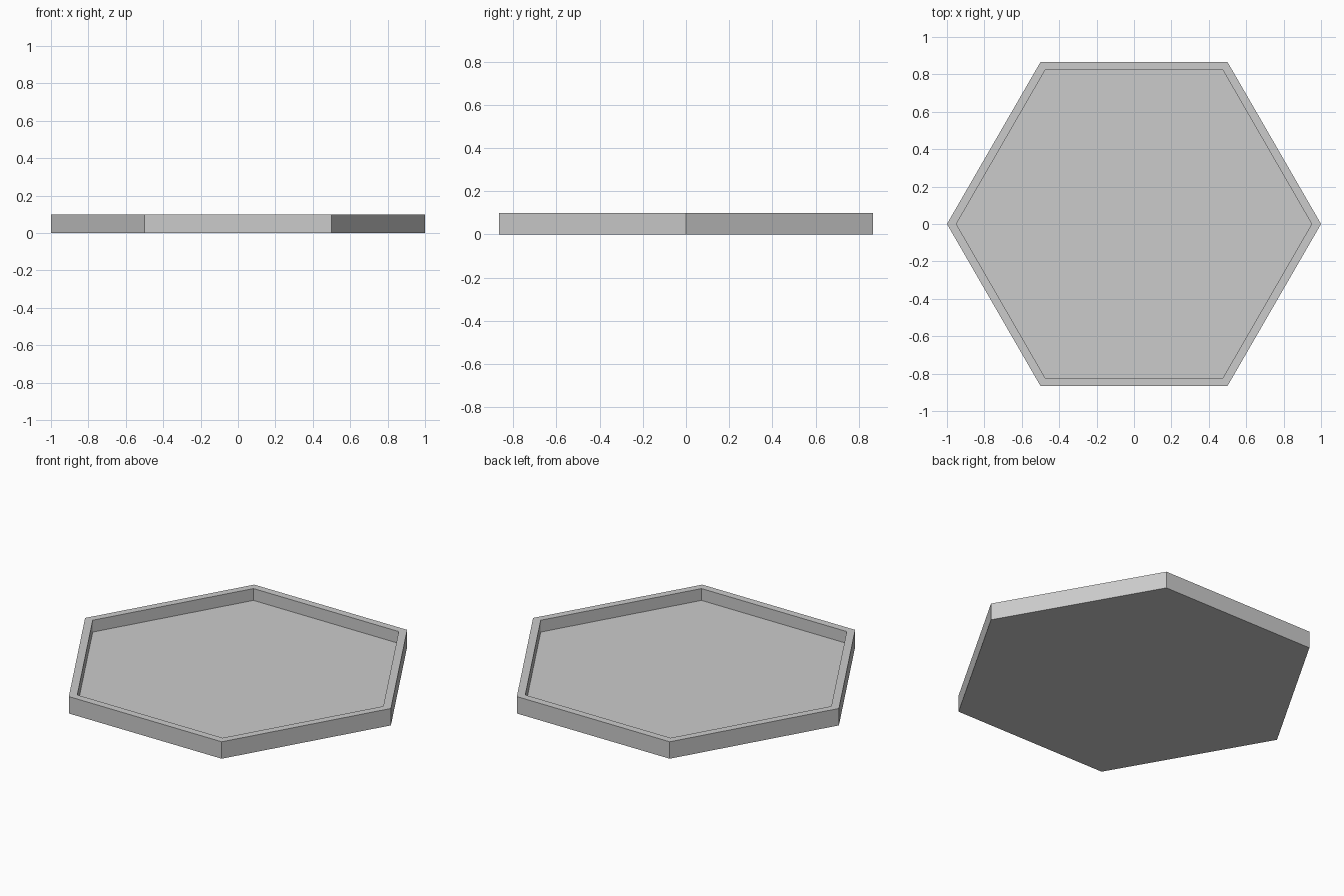
import bpy, bmesh
from math import cos, sin, pi

if "Cube" in bpy.data.objects:
    bpy.data.objects.remove(bpy.data.objects["Cube"])

SIDES = 6
HEIGHT = 0.10
FLOOR = 0.03
OUTER, INNER = 1.0, 0.95


def ring(bm, radius, z):
    return [bm.verts.new((radius * cos(2 * pi * i / SIDES),
                          radius * sin(2 * pi * i / SIDES), z))
            for i in range(SIDES)]


bm = bmesh.new()

# Profile from outer base, up over the rim, down to the inner floor
profile = [(OUTER, 0), (OUTER, HEIGHT), (INNER, HEIGHT), (INNER, FLOOR)]
rings = [ring(bm, r, z) for r, z in profile]
for a, b in zip(rings, rings[1:]):
    for i in range(SIDES):
        j = (i + 1) % SIDES
        bm.faces.new((a[i], a[j], b[j], b[i]))

# Underside and inner floor
bm.faces.new(rings[0][::-1])
bm.faces.new(rings[-1])

mesh = bpy.data.meshes.new("hexagonal_tray")
bm.to_mesh(mesh)
bm.free()
tray = bpy.data.objects.new("hexagonal_tray", mesh)
bpy.context.collection.objects.link(tray)
